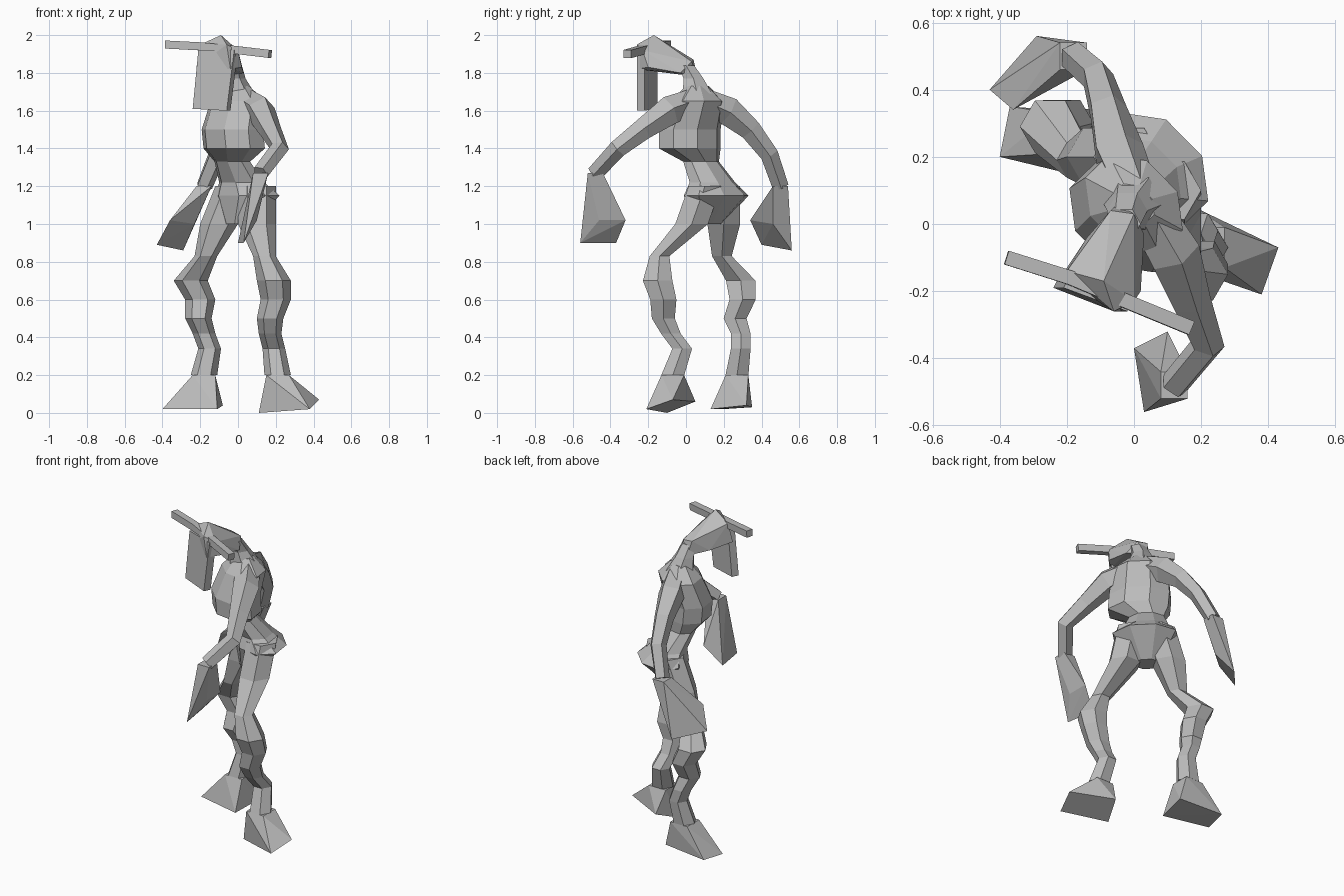
import bpy, bmesh
from math import cos, sin, pi, radians
from mathutils import Vector, Matrix

if "Cube" in bpy.data.objects:
    bpy.data.objects.remove(bpy.data.objects["Cube"])

grey = bpy.data.materials.new("stone grey")
grey.use_nodes = True
tone = (.5, .5, .5, 1)
grey.diffuse_color = tone
grey.node_tree.nodes["Principled BSDF"].inputs["Base Color"].default_value = tone


def finish(name, bm):
    """Turn the mesh data into a flat shaded grey part."""
    bmesh.ops.recalc_face_normals(bm, faces=bm.faces)
    mesh = bpy.data.meshes.new(name)
    bm.to_mesh(mesh)
    bm.free()
    mesh.materials.append(grey)
    part = bpy.data.objects.new(name, mesh)
    bpy.context.collection.objects.link(part)


def hull(name, points):
    """Faceted block wrapped around a few corner points."""
    bm = bmesh.new()
    corners = [bm.verts.new(point) for point in points]
    bmesh.ops.convex_hull(bm, input=corners)
    bmesh.ops.dissolve_limit(bm, angle_limit=radians(2), verts=bm.verts, edges=bm.edges)
    finish(name, bm)


def tube(name, path, widths, depth=1, sides=6, yaw=0, phase=0, follow=False):
    """Faceted limb along a path; rings are level unless they follow the path."""
    bm = bmesh.new()
    centres = [Vector(point) for point in path]
    turn = Matrix.Rotation(radians(yaw), 3, "Z")
    loops = []
    for i, (centre, width) in enumerate(zip(centres, widths)):
        across, back = turn @ Vector((1, 0, 0)), turn @ Vector((0, 1, 0))
        if follow:
            ahead = centres[min(i + 1, len(centres) - 1)]
            behind = centres[max(i - 1, 0)]
            tangent = (ahead - behind).normalized()
            across = (across - tangent * across.dot(tangent)).normalized()
            back = tangent.cross(across)
        loop = []
        for k in range(sides):
            angle = 2 * pi * k / sides + radians(phase)
            offset = across * cos(angle) + back * sin(angle) * depth
            loop.append(bm.verts.new(centre + offset * width))
        loops.append(loop)
    for lower, upper in zip(loops, loops[1:]):
        for k in range(sides):
            j = (k + 1) % sides
            bm.faces.new((lower[k], lower[j], upper[j], upper[k]))
    bm.faces.new(loops[0])
    bm.faces.new(loops[-1])
    finish(name, bm)


def square(centre, half):
    """Four level corners around a joint."""
    x, y, z = centre
    return [(x + sx * half, y + sy * half, z) for sx in (-1, 1) for sy in (-1, 1)]


# Torso and pelvis, turned away from the head's direction
tube("torso",
     path=[(0, .06, 1.73), (0, .06, 1.65), (-.03, .02, 1.5), (-.02, .02, 1.4),
           (-.03, .08, 1.33), (.02, .14, 1.22), (.05, .16, 1.15), (0, .12, 1)],
     widths=(.07, .17, .19, .19, .11, .14, .2, .08),
     depth=.75, sides=8, yaw=-45, phase=22)


# Legs share heights and widths; feet flare outward from the ankles
leg_heights = (1.2, 1, .83, .7, .6, .5, .42, .34, .2)
leg_widths = (.1, .1, .06, .09, .08, .07, .06, .06, .07)


def leg(side, xs, ys, sole):
    path = list(zip(xs, ys, leg_heights))
    tube(side + "_leg", path, leg_widths)
    hull(side + "_foot", square(path[-1], .06) + sole)


leg("left",
    xs=(.1, .1, .14, .19, .2, .17, .17, .19, .21),
    ys=(.1, .03, -.14, -.15, -.12, -.12, -.08, -.02, -.07),
    sole=[(.38, -.21, .02), (.43, -.07, .07), (.18, .05, .06), (.11, -.1, 0)])
leg("right",
    xs=(-.02, -.1, -.17, -.25, -.2, -.21, -.18, -.15, -.18),
    ys=(.2, .2, .19, .29, .3, .26, .29, .29, .27),
    sole=[(-.4, .2, .02), (-.37, .35, .03), (-.08, .32, .04), (-.11, .13, .02)])


# Arms taper to the wrist, then hands widen downward like mitts
arm_widths = (.07, .08, .06, .05, .045)


def arm(side, path, fingertips):
    tube(side + "_arm", path, arm_widths, sides=5, follow=True)
    hull(side + "_hand", square(path[-1], .04) + fingertips)


arm("left",
    path=[(.04, .04, 1.65), (.12, -.09, 1.6), (.17, -.23, 1.5),
          (.22, -.36, 1.4), (.12, -.48, 1.27)],
    fingertips=[(.03, -.56, .9), (0, -.37, .9), (.1, -.32, 1.02), (.1, -.46, 1.02)])
arm("right",
    path=[(0, .1, 1.65), (-.05, .22, 1.6), (-.08, .34, 1.5),
          (-.11, .44, 1.37), (-.18, .5, 1.2)],
    fingertips=[(-.43, .4, .89), (-.36, .34, 1.02), (-.29, .56, .86), (-.23, .46, 1)])

# Neck and wedge-shaped head
tube("neck", path=[(0, .06, 1.69), (-.02, .04, 1.77), (-.03, 0, 1.84)],
     widths=(.09, .06, .05))
hull("head", [
    (-.09, -.17, 2), (-.06, -.26, 1.95), (-.2, -.14, 1.95), (0, -.23, 1.92),
    (-.07, .04, 1.87), (0, .03, 1.86), (-.05, .06, 1.78), (.03, -.03, 1.8),
    (-.22, -.16, 1.83), (-.04, -.26, 1.82), (.02, -.2, 1.83), (-.14, -.04, 1.8)])

# Long thin slab hanging from the face
slab_front = [Vector(p) for p in (
    (-.24, -.19, 1.61), (-.06, -.26, 1.6), (-.02, -.26, 1.92), (-.21, -.19, 1.92))]
slab_thickness = Vector((.02, .04, 0))
hull("snout", slab_front + [corner + slab_thickness for corner in slab_front])

# Horns, one bar spreading to both sides
tube("horns",
     path=[(-.38, -.1, 1.95), (-.19, -.16, 1.94), (0, -.24, 1.92), (.17, -.31, 1.9)],
     widths=[.03] * 4, sides=4, yaw=90, phase=45, follow=True)
